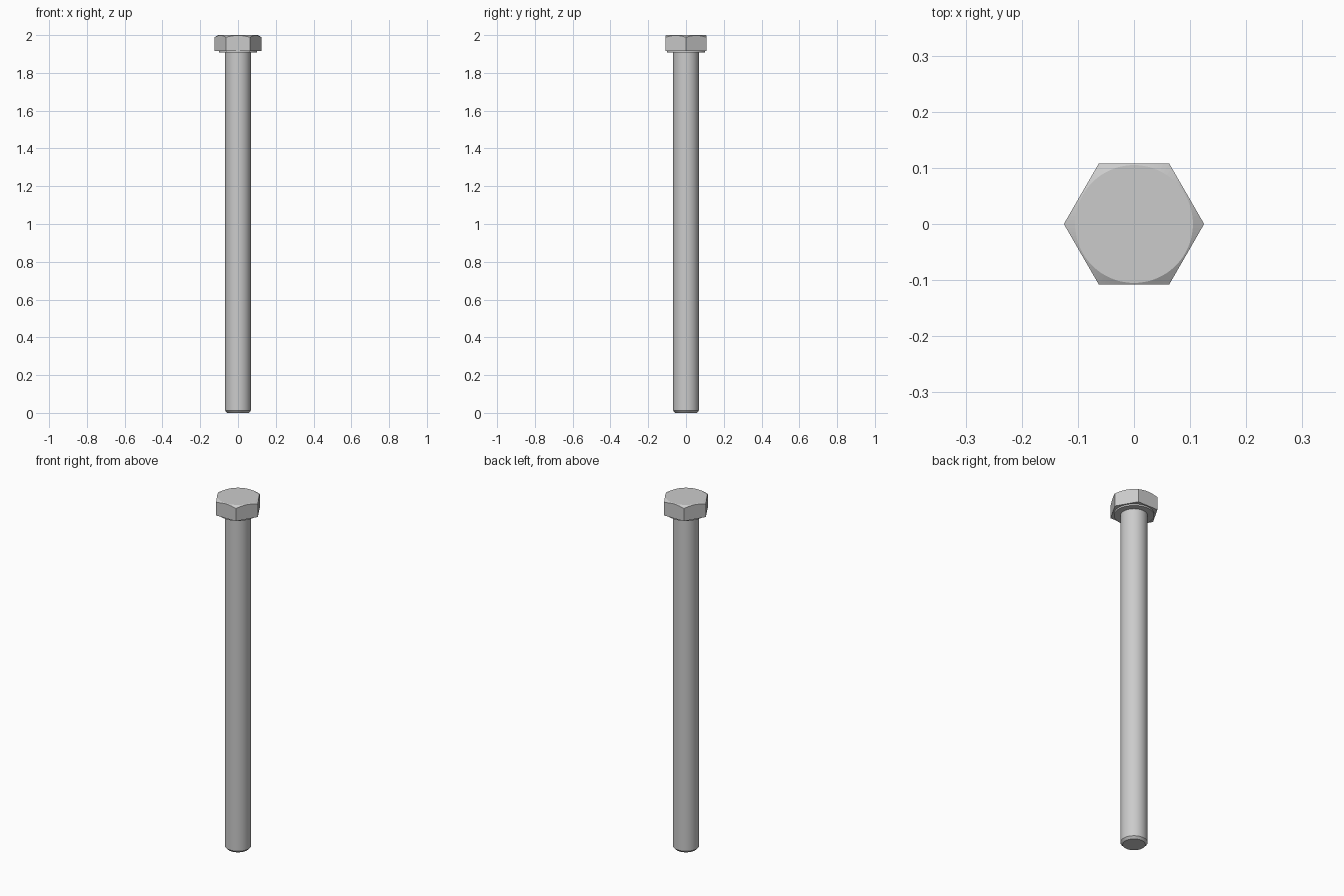
import bpy, bmesh, math

if "Cube" in bpy.data.objects:
    bpy.data.objects.remove(bpy.data.objects["Cube"])


def lathe(name, profile, sides, smooth=False):
    """Closed solid turned around z from (radius, height) points, bottom to top."""
    bm = bmesh.new()
    rings = [[bm.verts.new((r * math.cos(2 * math.pi * i / sides),
                            r * math.sin(2 * math.pi * i / sides), z))
              for i in range(sides)] for r, z in profile]
    for low, high in zip(rings, rings[1:]):
        for i in range(sides):
            j = (i + 1) % sides
            bm.faces.new((low[i], low[j], high[j], high[i]))
    bm.faces.new(rings[0][::-1])
    bm.faces.new(rings[-1])
    mesh = bpy.data.meshes.new(name)
    bm.to_mesh(mesh)
    bm.free()
    obj = bpy.data.objects.new(name, mesh)
    bpy.context.collection.objects.link(obj)
    if smooth:
        bpy.ops.object.select_all(action='DESELECT')
        obj.select_set(True)
        bpy.context.view_layer.objects.active = obj
        bpy.ops.object.shade_smooth_by_angle(angle=math.radians(25))
    return obj


# Shank with chamfered tip
lathe("shank", [(0.057, 0), (0.068, 0.012), (0.068, 1.91)], 64, True)

# Washer face under the head
lathe("washer_face", [(0.101, 1.907), (0.101, 1.918)], 64, True)

# Hexagonal head, corners trimmed by a 30 degree cone
head = lathe("hex_head", [(0.125, 1.916), (0.125, 2.05)], 6)
cone = lathe("chamfer_cutter", [(0.2, 1.85), (0.2, 1.945), (0.105, 2.0)], 96)
cone.hide_render = True
cone.hide_set(True)
trim = head.modifiers.new("chamfer", 'BOOLEAN')
trim.operation = 'INTERSECT'
trim.solver = 'EXACT'
trim.object = cone
